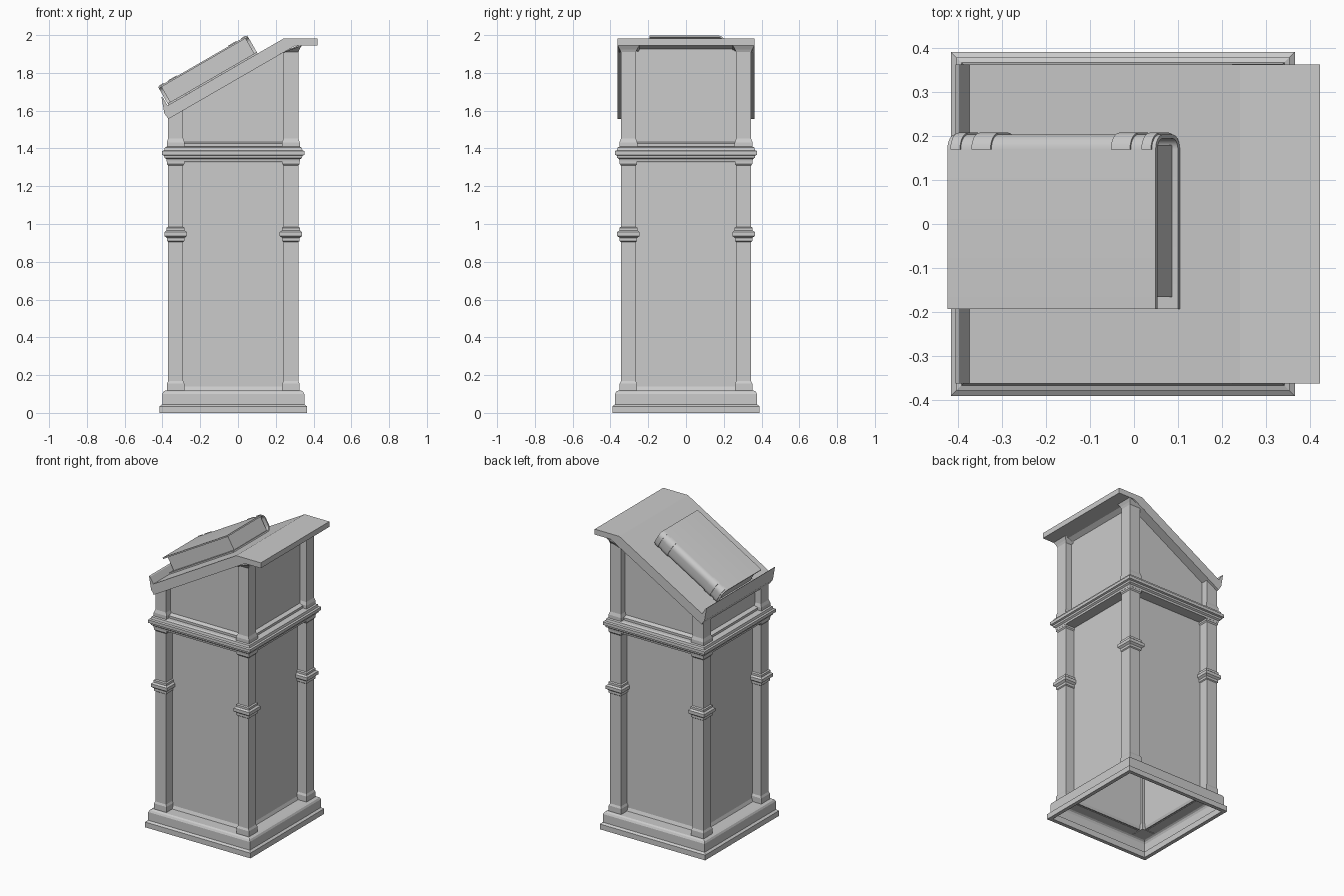
import bpy, bmesh, math
from mathutils import Matrix, Vector

if "Cube" in bpy.data.objects:
    bpy.data.objects.remove(bpy.data.objects["Cube"])

CX = -0.025          # centre of the cabinet in x
POST = 0.305         # post offset from the cabinet centre


def finish(name, bm, smooth=False):
    bmesh.ops.recalc_face_normals(bm, faces=bm.faces)
    me = bpy.data.meshes.new(name)
    bm.to_mesh(me)
    bm.free()
    ob = bpy.data.objects.new(name, me)
    bpy.context.collection.objects.link(ob)
    if smooth:
        bpy.context.view_layer.objects.active = ob
        ob.select_set(True)
        bpy.ops.object.shade_smooth_by_angle(angle=math.radians(35))
        ob.select_set(False)
    return ob


def under(x):
    # height of the desk underside at x
    return min(1.558 + (x + 0.37) * 0.577, 1.947)


def square_loft(bm, rings, cx=CX, cy=0.0, cap=False):
    # stacked square rings, each (half width, z), cut off under the desk
    loops = []
    for h, z in rings:
        loops.append([bm.verts.new((cx + sx * h, cy + sy * h, min(z, under(cx + sx * h))))
                      for sx, sy in ((-1, -1), (1, -1), (1, 1), (-1, 1))])
    walls = []
    for a, b in zip(loops, loops[1:]):
        for i in range(4):
            j = (i + 1) % 4
            walls.append(bm.faces.new((a[i], a[j], b[j], b[i])))
    if cap:
        bm.faces.new(loops[0][::-1])
        bm.faces.new(loops[-1])
    return walls


def extrude_y(name, pts, y):
    # (x, z) outline extruded from -y to y
    bm = bmesh.new()
    f = bm.faces.new([bm.verts.new((x, -y, z)) for x, z in pts])
    r = bmesh.ops.extrude_face_region(bm, geom=[f])
    bmesh.ops.translate(bm, vec=(0, 2 * y, 0),
                        verts=[v for v in r["geom"] if isinstance(v, bmesh.types.BMVert)])
    return finish(name, bm)


# hollow base moulding
bm = bmesh.new()
square_loft(bm, [(0.365, 0.04), (0.365, 0), (0.39, 0), (0.39, 0.035), (0.376, 0.045),
                 (0.376, 0.1), (0.37, 0.112), (0.36, 0.118), (0.28, 0.118)])
finish("base_moulding", bm)

# lower cabinet walls with recessed panels
bm = bmesh.new()
walls = square_loft(bm, [(0.29, 0.115), (0.29, 1.35)])
bmesh.ops.recalc_face_normals(bm, faces=bm.faces)
bmesh.ops.inset_individual(bm, faces=walls, thickness=0.034, depth=-0.01)
finish("lower_panels", bm)

# waist cornice
bm = bmesh.new()
square_loft(bm, [(0.28, 1.33), (0.352, 1.33), (0.354, 1.343), (0.364, 1.35), (0.366, 1.362),
                 (0.377, 1.366), (0.377, 1.386), (0.366, 1.39), (0.362, 1.405),
                 (0.35, 1.41), (0.28, 1.41)])
finish("waist_cornice", bm)

# upper cabinet with a sill, open under the desk
bm = bmesh.new()
square_loft(bm, [(0.325, 1.405), (0.325, 1.425), (0.30, 1.435), (0.30, 3)])
finish("upper_panels", bm)

# corner posts with foot, ring and capital mouldings
LOWER = [(0.046, 0.115), (0.046, 0.155), (0.04, 0.168), (0.04, 0.905), (0.046, 0.91),
         (0.046, 0.926), (0.059, 0.936), (0.059, 0.957), (0.048, 0.966), (0.048, 0.98),
         (0.04, 0.985), (0.04, 1.31), (0.046, 1.318), (0.046, 1.345)]
UPPER = [(0.047, 1.405), (0.047, 1.432), (0.04, 1.452), (0.04, 3)]
for sx, side in ((-1, "front"), (1, "back")):
    for sy, hand in ((-1, "right"), (1, "left")):
        x, y = CX + sx * POST, sy * POST
        bm = bmesh.new()
        square_loft(bm, LOWER, x, y, True)
        finish(f"lower_post_{side}_{hand}", bm)
        bm = bmesh.new()
        square_loft(bm, UPPER, x, y, True)
        if sx > 0:
            square_loft(bm, [(0.04, 1.91), (0.046, 1.925), (0.058, 1.946)], x, y)
        finish(f"upper_post_{side}_{hand}", bm)

# sloping desk top with flat rear shelf, and the lip that holds the book
extrude_y("desk_top", [(-0.37, 1.555), (0.305, 1.945), (0.422, 1.945), (0.422, 1.981),
                       (0.24, 1.981), (-0.385, 1.62)], 0.362)
extrude_y("book_lip", [(-0.368, 1.556), (-0.39, 1.585), (-0.405, 1.672), (-0.397, 1.668),
                       (-0.37, 1.622)], 0.362)

# book, built flat then tilted onto the desk
TILT = Matrix.Translation((-0.368, 0, 1.63)) @ Matrix.Rotation(math.radians(-30), 4, 'Y')
LEN, THICK = 0.545, 0.11


def spine_arc(d, r=0.034):
    # rounded spine outline in (y, height), inset by d
    pts = []
    for cz, start in ((r, -90), (THICK - r, 0)):
        for i in range(7):
            a = math.radians(start + i * 15)
            pts.append((0.203 - r + (r - d) * math.cos(a), cz + (r - d) * math.sin(a)))
    return pts


def book_part(name, pts_out, pts_in, u0, u1):
    # strip between two outlines, extruded along the spine
    bm = bmesh.new()
    rows = [[bm.verts.new((u, y, z)) for y, z in pts]
            for u, pts in ((u0, pts_out), (u1, pts_out), (u1, pts_in), (u0, pts_in))]
    for k in range(4):
        a, b = rows[k], rows[(k + 1) % 4]
        for i in range(len(a) - 1):
            bm.faces.new((a[i], a[i + 1], b[i + 1], b[i]))
    for e in (0, -1):
        bm.faces.new([row[e] for row in rows])
    bm.transform(TILT)
    finish(name, bm, True)


def boards(d):
    return [(-0.193, d)] + spine_arc(d) + [(-0.193, THICK - d)]


book_part("book_cover", boards(0), boards(0.009), 0, LEN)
for i, (u0, u1) in enumerate(((0.01, 0.035), (0.065, 0.115), (0.43, 0.48), (0.51, 0.535))):
    book_part(f"spine_band_{i + 1}", spine_arc(-0.004), spine_arc(0.002), u0, u1)

# page block inside the cover
bm = bmesh.new()
bmesh.ops.create_cube(bm, size=1)
bmesh.ops.scale(bm, vec=(LEN - 0.03, 0.345, THICK - 0.018), verts=bm.verts)
bmesh.ops.translate(bm, vec=Vector((LEN / 2, 0.007, THICK / 2)), verts=bm.verts)
bm.transform(TILT)
finish("book_pages", bm)
